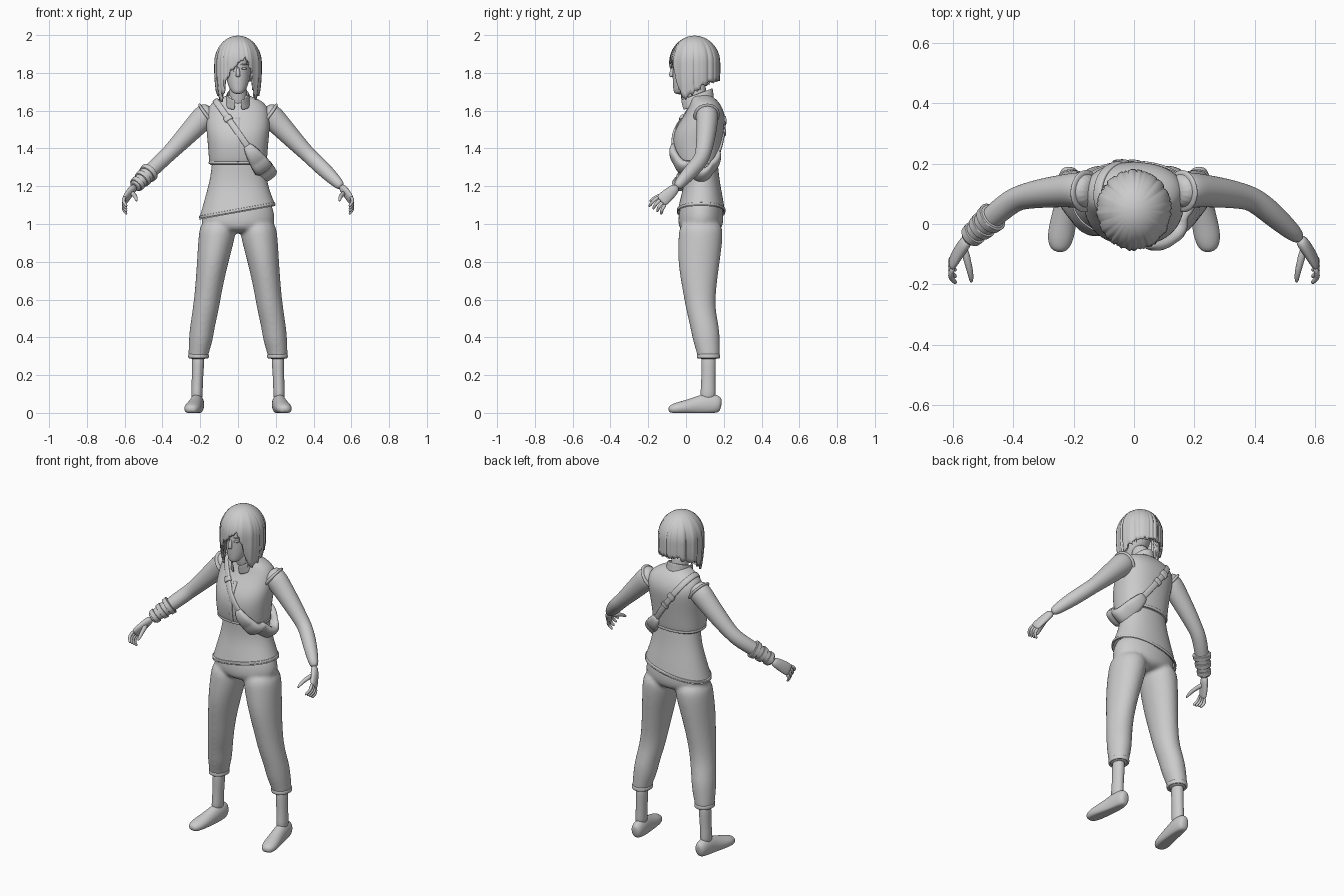
import bpy, bmesh, math, random
from math import sin, cos, pi, radians
from mathutils import Vector
from mathutils.bvhtree import BVHTree

random.seed(4)
if "Cube" in bpy.data.objects:
    bpy.data.objects.remove(bpy.data.objects["Cube"])

grey = bpy.data.materials.new("plain grey")
grey.use_nodes = True
GREY = (0.6, 0.6, 0.6, 1)
grey.diffuse_color = GREY
grey.node_tree.nodes["Principled BSDF"].inputs["Base Color"].default_value = GREY


def finish(bm, name, subsurf=2, thick=0, remesh=0):
    bmesh.ops.recalc_face_normals(bm, faces=bm.faces[:])
    mesh = bpy.data.meshes.new(name)
    bm.to_mesh(mesh)
    bm.free()
    ob = bpy.data.objects.new(name, mesh)
    bpy.context.collection.objects.link(ob)
    mesh.materials.append(grey)
    mesh.shade_smooth()
    if thick:
        ob.modifiers.new("thickness", "SOLIDIFY").thickness = thick
    if subsurf:
        m = ob.modifiers.new("smooth form", "SUBSURF")
        m.levels = m.render_levels = subsurf
    if remesh:
        m = ob.modifiers.new("fuse", "REMESH")
        m.mode, m.voxel_size, m.use_smooth_shade = "VOXEL", remesh, True
        m = ob.modifiers.new("soften", "SMOOTH")
        m.iterations = 8
    return ob


def skin(bm, rings, caps=True, loop=False):
    """Bridge rings of points into a surface."""
    vs = [[bm.verts.new(p) for p in r] for r in rings]
    n = len(vs[0])
    pairs = list(zip(vs, vs[1:])) + ([(vs[-1], vs[0])] if loop else [])
    for a, b in pairs:
        for i in range(n):
            bm.faces.new((a[i], a[(i + 1) % n], b[(i + 1) % n], b[i]))
    if caps and not loop:
        bm.faces.new(vs[0][::-1])
        bm.faces.new(vs[-1])


def tube(bm, secs, s=1, n=16, flat=False, ref=(0, 0, 1), caps=True, shear=None, box=1.0):
    """Loft ellipses (x, y, z, r1, r2); flat keeps them horizontal, s=-1 mirrors."""
    rings = []
    for k, (x, y, z, ra, rb) in enumerate(secs):
        a, b = Vector((1, 0, 0)), Vector((0, 1, 0))
        if not flat:
            t = Vector(secs[min(k + 1, len(secs) - 1)][:3]) - Vector(secs[max(k - 1, 0)][:3])
            a = t.cross(Vector(ref)).normalized()
            b = a.cross(t).normalized()
        ring = []
        for i in range(n):
            c, d = cos(2 * pi * i / n), sin(2 * pi * i / n)
            c, d = [math.copysign(abs(q) ** box, q) for q in (c, d)]
            p = Vector((x, y, z)) + a * c * ra + b * d * rb
            if shear:
                p.z += shear(p, k)
            ring.append((p.x * s, p.y, max(p.z, 0)))
        rings.append(ring)
    skin(bm, rings, caps)


def part(name, secs, thick=0, **kw):
    bm = bmesh.new()
    tube(bm, secs, **kw)
    return finish(bm, name, thick=thick)


# Trousers: pelvis and two legs fused
LEG = [(.1, .08, 1.03, .1, .115), (.112, .078, .93, .1, .121), (.134, .067, .8, .085, .114),
       (.156, .07, .65, .073, .09), (.17, .077, .55, .071, .079), (.19, .1, .45, .067, .078),
       (.197, .108, .38, .065, .073), (.21, .12, .31, .053, .061), (.21, .12, .28, .053, .061)]
bm = bmesh.new()
tube(bm, [(0, .085, 1.15, .165, .1), (0, .08, 1.07, .195, .119),
          (0, .078, 1.0, .205, .126), (0, .075, .95, .15, .1)], flat=True)
for s in (1, -1):
    tube(bm, LEG, s, flat=True)
trousers = finish(bm, "trousers", remesh=.009)

# Torso clothing
hem_slope = lambda p, k: .18 * p.x * (1, .6, .2, 0, 0)[k]
shirt = part("shirt", [(-.004, .08, 1.06, .207, .13), (-.002, .083, 1.13, .184, .116), (0, .085, 1.2, .162, .1),
                       (.003, .082, 1.27, .148, .093), (.003, .075, 1.37, .14, .09)],
             flat=True, caps=False, shear=hem_slope, box=.92)
vest = part("vest", [(0, .07, 1.315, .13, .08), (0, .06, 1.305, .153, .115), (0, .058, 1.36, .157, .125),
                     (0, .058, 1.43, .162, .134), (0, .07, 1.5, .17, .132), (0, .098, 1.57, .172, .112),
                     (0, .102, 1.62, .16, .09), (0, .095, 1.655, .125, .072), (0, .08, 1.68, .06, .055)],
            flat=True, caps=False, box=.88, n=20)

# Standing collar, open at the throat
bm = bmesh.new()
tube(bm, [(0, .065, 1.63, .075, .085), (0, .06, 1.66, .066, .085), (0, .055, 1.69, .062, .088)],
     n=24, flat=True, caps=False, shear=lambda p, k: .36 * (p.y - .06))
gap = [f for f in bm.faces if f.calc_center_median().y < 0 and abs(f.calc_center_median().x) < .018]
bmesh.ops.delete(bm, geom=gap, context="FACES")
finish(bm, "collar", thick=.008)

# Bands wrapped round the clothing
deps = bpy.context.evaluated_depsgraph_get()
trees = {o.name: BVHTree.FromObject(o, deps) for o in (trousers, shirt, vest)}


def band(name, targets, center, u, v, start, end, w, d, steps=48):
    """Strip pressed onto targets in plane u, v; w is half width, d thickness."""
    c, u, v = Vector(center), Vector(u).normalized(), Vector(v).normalized()
    nrm = u.cross(v)
    loop = end - start >= 360
    rings, last = [], .1
    for i in range(steps + (not loop)):
        f = i / steps
        a = radians(start + (end - start) * f)
        r = u * cos(a) + v * sin(a)
        hits = [trees[t].ray_cast(c, r)[3] for t in targets]
        last = max([h for h in hits if h and h < .35] or [last])
        wi, di = (q(f) if callable(q) else q for q in (w, d))
        rings.append([c + r * (last + o) + nrm * h for o, h in
                      ((-.01, -wi), (di * .7, -wi), (di, -wi * .6), (di, wi * .6), (di * .7, wi), (-.01, wi))])
    bm = bmesh.new()
    skin(bm, rings, loop=loop)
    return finish(bm, name, subsurf=1)


X, Y, Z = (1, 0, 0), (0, 1, 0), (0, 0, 1)
both = ("shirt", "vest")
sling = (both, (.02, .075, 1.455), (.26, 0, -.37), Y)
band("shoulder_strap", *sling, 0, 360, .017, .009, 72)
band("sling_bag", *sling, -72, 48, lambda f: .018 + .038 * sin(pi * f) ** .7,
     lambda f: .012 + .03 * sin(pi * f) ** .6 + .006 * abs(sin(4 * pi * f)))
for name, a in (("front_buckle", 213), ("back_buckle", 125), ("back_clip", 100)):
    band(name, *sling, a, a + 10, .024, .016, 6)
band("vest_hem", ("vest",), (0, .06, 1.325), X, Y, 0, 360, .008, .005)
band("vest_placket", ("vest",), (0, .06, 1.47), (0, -1, 0), Z, -50, 48, .012, .005)
band("shirt_hem", ("shirt",), (0, .08, 1.073), (1, 0, .18), Y, 0, 360, .008, .005)
for s, side in ((1, "left"), (-1, "right")):
    band(side + "_trouser_cuff", ("trousers",), (.21 * s, .12, .3), X, Y, 0, 360, .012, .006)

# Limbs, mirrored
ARM = [(.13, .108, 1.6, .052, .055), (.175, .112, 1.572, .062, .068), (.21, .112, 1.535, .057, .062),
       (.3, .103, 1.44, .05, .051), (.36, .092, 1.378, .043, .043), (.4, .08, 1.34, .041, .042),
       (.455, .035, 1.288, .041, .042), (.51, -.014, 1.235, .033, .034), (.552, -.052, 1.193, .023, .025)]
PALM = [(.545, -.045, 1.2, .022, .025), (.575, -.085, 1.163, .019, .033), (.596, -.12, 1.132, .016, .037),
        (.604, -.135, 1.118, .011, .033)]
fan = Vector((0, -.66, .75))
for s, side in ((1, "left"), (-1, "right")):
    part(side + "_arm", ARM, s=s)
    bm = bmesh.new()
    tube(bm, PALM, s, ref=fan)
    for o in (.028, .01, -.009, -.027):
        base = Vector((.598, -.125, 1.125)) + fan * o
        mid = base + Vector((.012, -.024 - o * .2, -.024))
        tip = mid + Vector((-.022, -.015 - o * .3, -.03))
        tube(bm, [(*base, .011, .011), (*mid, .01, .01), (*mid.lerp(tip, .6), .009, .009), (*tip, .006, .006)],
             s, n=8, ref=Y)
    tube(bm, [(.563, -.075, 1.165, .015, .015), (.55, -.125, 1.155, .013, .013),
              (.54, -.165, 1.14, .011, .011), (.537, -.195, 1.12, .006, .006)], s, n=8)
    finish(bm, side + "_hand")
    part(side + "_armhole_trim", [(.153, .108, 1.585, .069, .073), (.163, .109, 1.577, .073, .077),
                                  (.171, .11, 1.571, .067, .072)], s=s)
    part(side + "_shin", [(.21, .12, .33, .037, .042), (.213, .119, .22, .031, .038),
                          (.217, .117, .13, .03, .038), (.218, .115, .06, .033, .045)], s=s, flat=True)
    part(side + "_shoe", [(.213, .188, .04, .022, .035), (.214, .165, .045, .036, .052),
                          (.217, .115, .045, .039, .062), (.224, .06, .036, .04, .052),
                          (.235, 0, .028, .045, .04), (.245, -.055, .022, .045, .032),
                          (.25, -.094, .016, .024, .02)], s=s)

# Bracer on the right forearm
start, stop = Vector(ARM[6][:3]), Vector(ARM[8][:3])


def cuff(name, a, b, grow):
    secs = []
    for f in (a, a + .01, (a + b) / 2, b - .01, b):
        r = .042 - .019 * f + grow
        secs.append((*start.lerp(stop, f), r, r))
    part(name, secs, s=-1)


cuff("bracer", .1, .95, .007)
for i, f in enumerate((.12, .42, .72)):
    cuff(f"bracer_strap_{i + 1}", f, f + .17, .014)

# Neck, head and face
part("neck", [(0, .075, 1.6, .055, .055), (0, .058, 1.68, .047, .049), (0, .05, 1.78, .048, .055)], flat=True)
bm = bmesh.new()
tube(bm, [(0, -.042, 1.688, .02, .018), (0, -.028, 1.705, .04, .04), (0, -.005, 1.745, .058, .066),
          (0, .012, 1.785, .067, .085), (0, .025, 1.83, .073, .098), (0, .035, 1.88, .077, .104),
          (0, .04, 1.93, .07, .09), (0, .045, 1.965, .04, .05)], flat=True)
tube(bm, [(0, -.068, 1.832, .008, .01), (0, -.08, 1.795, .012, .012), (0, -.077, 1.777, .016, .012)], n=8, flat=True)
for z in (1.754, 1.743):
    tube(bm, [(-.024, -.057, z, .002, .002), (0, -.07, z, .006, .006), (.024, -.057, z, .002, .002)], n=8)
for s in (1, -1):
    tube(bm, [(.014, -.066, 1.822, .003, .003), (.032, -.063, 1.824, .008, .008), (.05, -.051, 1.822, .003, .003)], s, n=8)
    tube(bm, [(.012, -.069, 1.842, .003, .003), (.034, -.066, 1.849, .005, .005), (.056, -.052, 1.842, .003, .003)], s, n=8)
finish(bm, "head")

# Bob hair: ragged strands falling from the crown, with a swept fringe
EDGE = [(-90, 1.86), (-72, 1.88), (-58, 1.83), (-46, 1.73), (-32, 1.66), (-12, 1.68), (20, 1.73), (60, 1.765),
        (120, 1.765), (160, 1.73), (190, 1.68), (212, 1.65), (226, 1.7), (240, 1.77), (255, 1.82), (270, 1.86)]


def edge(a):
    for (a0, z0), (a1, z1) in zip(EDGE, EDGE[1:]):
        if a <= a1:
            return z0 + (z1 - z0) * (a - a0) / (a1 - a0)


def hair_point(deg, z, ripple):
    dome = math.sqrt(max(0, 1 - ((z - 1.855) / .132) ** 2)) if z > 1.855 else 1 - 3 * max(0, 1.8 - z) ** 1.6
    r = dome * (1 + ripple)
    return Vector((.113 * r * cos(radians(deg)), .046 + .122 * r * sin(radians(deg)), z))


COLS, ROWS = 108, 18
jag = [random.uniform(-.012, .014) for i in range(COLS)]
lift = [random.uniform(-.035, .035) for i in range(COLS)]
bm = bmesh.new()
rings = []
for j in range(ROWS + 1):
    f = .02 + .98 * j / ROWS
    row = []
    for i in range(COLS):
        deg = -90 + 360 * i / COLS
        low = edge(deg) + jag[i]
        drop = f ** 1.7
        row.append(hair_point(deg, 1.987 + (low - 1.987) * drop, lift[i] * min(1, f * 1.6)))
    rings.append(row)
skin(bm, rings, caps=False)
bm.faces.new([v for v in bm.verts[:COLS]] if bm.verts.ensure_lookup_table() is None else [])
finish(bm, "hair", subsurf=0, thick=.01)

# Loose locks lying over the hair
bm = bmesh.new()
for i in range(44):
    deg = -90 + 360 * i / 44 + random.uniform(-3, 3)
    deg = max(-90, min(270, deg))
    low = edge(deg) - random.uniform(0, .02)
    secs = []
    for f, w in ((.08, .004), (.3, .009), (.6, .011), (.85, .008), (1, .002)):
        p = hair_point(deg + 5 * sin(3 * f + i), 1.985 + (low - 1.985) * f ** 1.6, .01)
        secs.append((*p, w, w * .7))
    tube(bm, secs, n=6, ref=(cos(radians(deg)), sin(radians(deg)), .3))
finish(bm, "hair_locks", subsurf=1)
